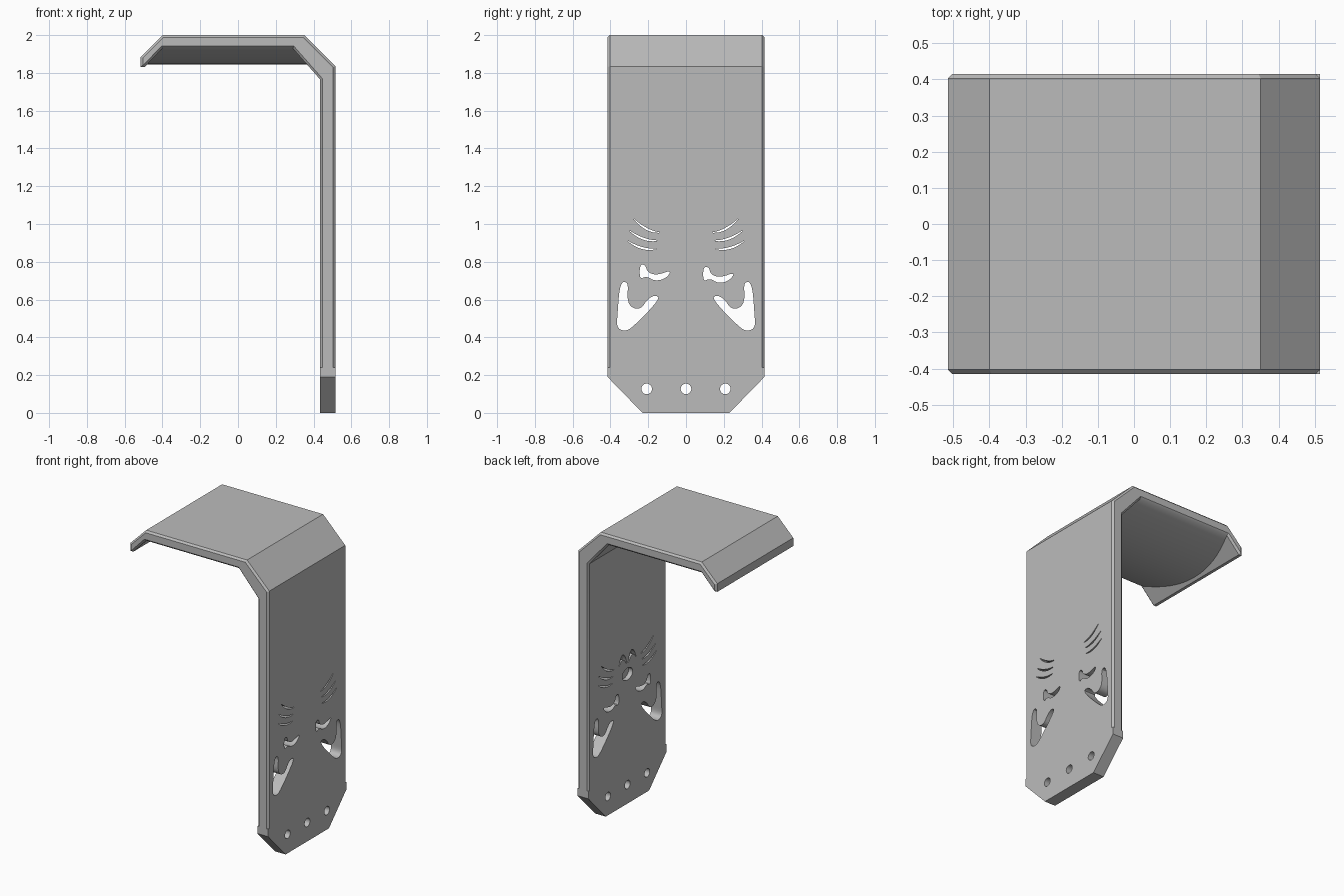
import bpy, bmesh, math
from mathutils import Vector

if "Cube" in bpy.data.objects:
    bpy.data.objects.remove(bpy.data.objects["Cube"], do_unlink=True)

grey = bpy.data.materials.new("plain grey")
grey.use_nodes = True
COLOUR = (0.5, 0.5, 0.5, 1)
grey.diffuse_color = COLOUR
grey.node_tree.nodes["Principled BSDF"].inputs["Base Color"].default_value = COLOUR

HALF, CHAMFER = 0.415, 0.012
INNER, OUTER = 0.435, 0.515


def make_object(name, bm):
    bmesh.ops.recalc_face_normals(bm, faces=bm.faces)
    mesh = bpy.data.meshes.new(name)
    bm.to_mesh(mesh)
    bm.free()
    obj = bpy.data.objects.new(name, mesh)
    bpy.context.collection.objects.link(obj)
    mesh.materials.append(grey)
    return obj


def loft(bm, rings):
    """Skin a list of equal closed rings and cap both ends."""
    rings = [[bm.verts.new(p) for p in ring] for ring in rings]
    for a, b in zip(rings, rings[1:]):
        for i in range(len(a)):
            j = (i + 1) % len(a)
            bm.faces.new((a[i], a[j], b[j], b[i]))
    bm.faces.new(rings[0])
    bm.faces.new(rings[-1])


def prism(bm, outline, x0, x1):
    loft(bm, [[(x, y, z) for y, z in outline] for x in (x0, x1)])


def inset(points, d):
    """Move every side of a counter-clockwise outline inward."""
    pts = [Vector(p) for p in points]
    result = []
    for i, p in enumerate(pts):
        a = (p - pts[i - 1]).normalized()
        b = (pts[(i + 1) % len(pts)] - p).normalized()
        na, nb = Vector((-a.y, a.x)), Vector((-b.y, b.x))
        result.append(p + (na + nb) * d / (1 + na.dot(nb)))
    return result


def section(y):
    """Hook outline at depth y, the underside of the top sags in the middle."""
    sag = 0.085 * max(0, 1 - (y / 0.4) ** 2)
    return [(INNER, 0.2), (OUTER, 0.2), (OUTER, 1.835), (0.35, 2), (-0.4, 2),
            (-OUTER, 1.885), (-OUTER, 1.83), (-0.495, 1.83),
            (-0.4 - 0.95 * sag, 1.93 - sag), (0.29 + 0.88 * sag, 1.93 - sag),
            (INNER, 1.765)]


# Bent plate with chamfered side edges
bm = bmesh.new()
edge = HALF - CHAMFER
stations = [(-HALF, CHAMFER)] + [(edge * (i / 12 - 1), 0) for i in range(25)] + [(HALF, CHAMFER)]
rings = []
for y, d in stations:
    pts = section(y)
    if d:
        pts = [(p.x, p.y) for p in inset(pts, d)]
        pts[0], pts[1] = (pts[0][0], 0.2), (pts[1][0], 0.2)
    rings.append([(x, y, z) for x, z in pts])
loft(bm, rings)
plate = make_object("bent_plate", bm)

# Foot with cut corners and full width
bm = bmesh.new()
prism(bm, [(-0.23, 0), (0.23, 0), (HALF, 0.19), (HALF, 0.24), (-HALF, 0.24), (-HALF, 0.19)],
      INNER, OUTER)
foot = make_object("foot", bm)


def rounded(points, steps=2):
    """Corner-cutting smoothing of a closed outline."""
    for _ in range(steps):
        out = []
        for i, p in enumerate(points):
            q = points[(i + 1) % len(points)]
            out += [tuple(0.75 * a + 0.25 * b for a, b in zip(p, q)),
                    tuple(0.25 * a + 0.75 * b for a, b in zip(p, q))]
        points = out
    return points


def ellipse(y, z, ry, rz, n=32):
    return [(y + ry * math.cos(math.tau * i / n), z + rz * math.sin(math.tau * i / n))
            for i in range(n)]


def stroke(a, b, bend, width, n=8):
    """Tapered curved stroke from a to b."""
    a, b = Vector(a), Vector(b)
    side = (b - a).normalized().orthogonal()
    up, down = [], []
    for i in range(n + 1):
        t = i / n
        arch = 4 * t * (1 - t)
        mid = a.lerp(b, t) - Vector((0, bend * arch))
        w = side * width * (0.3 + 0.7 * arch) / 2
        up.append(tuple(mid + w))
        down.append(tuple(mid - w))
    return up + down[::-1]


def mirrored(outline, s):
    return [(s * y, z) for y, z in outline]


# Through cuts: ears, whiskers, eyes and mounting holes
ear = rounded([(-0.35, 0.69), (-0.305, 0.695), (-0.312, 0.60), (-0.29, 0.557), (-0.24, 0.548),
               (-0.205, 0.60), (-0.165, 0.625), (-0.135, 0.605), (-0.285, 0.45),
               (-0.325, 0.432), (-0.367, 0.45), (-0.363, 0.52)])
eye = rounded([(-0.245, 0.785), (-0.215, 0.785), (-0.205, 0.745), (-0.155, 0.728),
               (-0.075, 0.757), (-0.105, 0.712), (-0.165, 0.697), (-0.21, 0.725), (-0.245, 0.705)])
whiskers = [stroke(a, b, 0.016, 0.011) for a, b in (
    ((-0.275, 1.025), (-0.142, 0.955)),
    ((-0.30, 0.965), (-0.153, 0.912)),
    ((-0.308, 0.91), (-0.158, 0.868)))]
cuts = [mirrored(shape, s) for s in (-1, 1) for shape in [ear] + whiskers]
cuts += [eye, [(y + 0.336, z - 0.012) for y, z in eye]]
cuts += [ellipse(y, 0.127, 0.028, 0.028) for y in (-0.208, 0, 0.208)]
bm = bmesh.new()
for outline in cuts:
    prism(bm, outline, 0.38, 0.56)

# Shallow pockets on the inner face: nose and two curved mouth halves
prism(bm, ellipse(0, 0.87, 0.055, 0.04), 0.38, 0.465)
for s in (-1, 1):
    prism(bm, mirrored(stroke((0.008, 0.945), (0.09, 0.955), -0.05, 0.035), s), 0.38, 0.465)
cutter = make_object("face_cutter", bm)
cutter.hide_render = True

# Join the foot, cut the face, then clean up
bpy.context.view_layer.objects.active = plate
for other, operation in ((foot, 'UNION'), (cutter, 'DIFFERENCE')):
    mod = plate.modifiers.new(other.name, 'BOOLEAN')
    mod.operation, mod.object, mod.solver = operation, other, 'EXACT'
    bpy.ops.object.modifier_apply(modifier=mod.name)
    bpy.data.objects.remove(other, do_unlink=True)

bm = bmesh.new()
bm.from_mesh(plate.data)
bmesh.ops.dissolve_limit(bm, angle_limit=0.002, verts=bm.verts, edges=bm.edges)
bm.to_mesh(plate.data)
bm.free()

bpy.ops.object.select_all(action='DESELECT')
plate.select_set(True)
bpy.ops.object.shade_smooth_by_angle(angle=math.radians(30))
